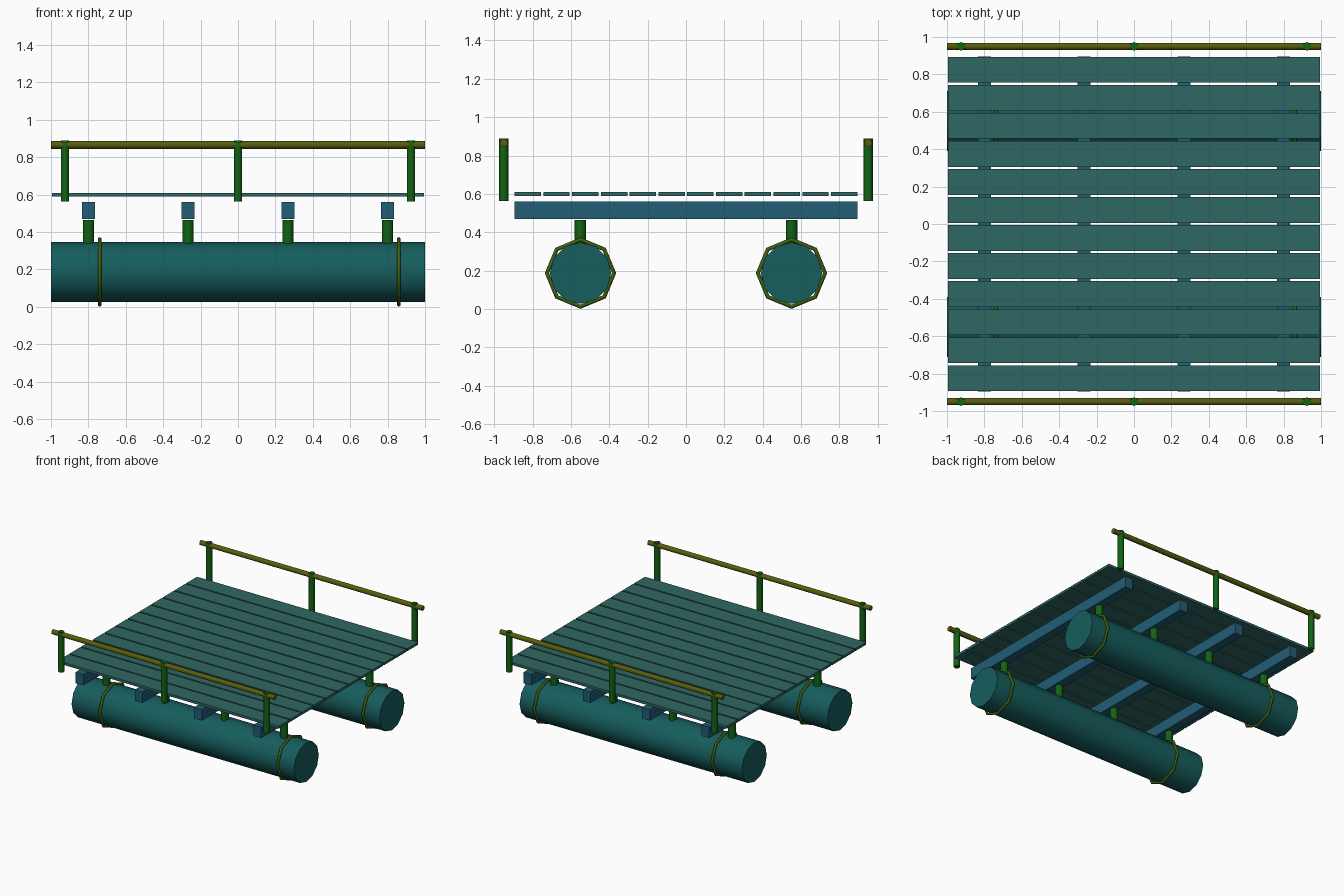
import bpy, math

if "Cube" in bpy.data.objects:
    bpy.data.objects.remove(bpy.data.objects["Cube"])


def mat(name, r, g, b):
    m = bpy.data.materials.new(name)
    m.diffuse_color = (r, g, b, 1)
    m.use_nodes = True
    m.node_tree.nodes["Principled BSDF"].inputs["Base Color"].default_value = m.diffuse_color
    return m


TEAL = mat("float_teal", 0.008, 0.11, 0.11)
BLUE = mat("joist_blue", 0.015, 0.11, 0.18)
DECK = mat("deck_teal", 0.028, 0.135, 0.122)
GREEN = mat("post_green", 0.006, 0.125, 0.007)
OLIVE = mat("rail_olive", 0.10, 0.11, 0.004)
STRAP = mat("strap_olive_green", 0.05, 0.11, 0.005)


def finish(name, material, smooth=False):
    o = bpy.context.object
    o.name = name
    o.data.materials.append(material)
    if smooth:
        bpy.ops.object.shade_smooth_by_angle(angle=math.radians(65))
    return o


def box(name, loc, size, material):
    bpy.ops.mesh.primitive_cube_add(size=1, location=loc)
    bpy.context.object.scale = size
    bpy.ops.object.transform_apply(location=False, rotation=False)
    finish(name, material)


def rod(name, loc, r, length, sides, material, rot=(0, 0, 0)):
    bpy.ops.mesh.primitive_cylinder_add(vertices=sides, radius=r, depth=length,
                                        location=loc, rotation=rot)
    finish(name, material, True)


Q = math.pi / 2
JOIST_X = (-0.8, -0.267, 0.267, 0.8)

for side, s in (("front", -1), ("back", 1)):
    # pontoon float
    rod(f"{side}_float", (0, s * 0.55, 0.187), 0.16, 2.0, 12, TEAL, (0, Q, 0))
    # octagonal straps around the float
    for i, x in enumerate((-0.74, 0.86)):
        bpy.ops.mesh.primitive_torus_add(
            major_segments=8, minor_segments=6, major_radius=0.175, minor_radius=0.011,
            location=(x, s * 0.55, 0.187), rotation=(0, Q, 0))
        finish(f"{side}_strap_{i + 1}", STRAP, True)
    # struts between float and joists
    for i, x in enumerate(JOIST_X):
        rod(f"{side}_strut_{i + 1}", (x, s * 0.55, 0.397), 0.03, 0.135, 8, GREEN)
    # railing posts
    for i, x in enumerate((-0.925, 0, 0.925)):
        rod(f"{side}_railing_post_{i + 1}", (x, s * 0.95, 0.726), 0.024, 0.326, 6, GREEN)
    # handrail, turned so a ridge points up
    rod(f"{side}_handrail", (0, s * 0.95, 0.866), 0.022, 2.0, 6, OLIVE, (Q, 0, Q))

# cross joists
for i, x in enumerate(JOIST_X):
    box(f"joist_{i + 1}", (x, 0, 0.515), (0.07, 1.79, 0.09), BLUE)

# deck planks
for i in range(12):
    box(f"deck_plank_{i + 1}", (0, -0.825 + i * 0.15, 0.6), (1.99, 0.138, 0.02), DECK)
